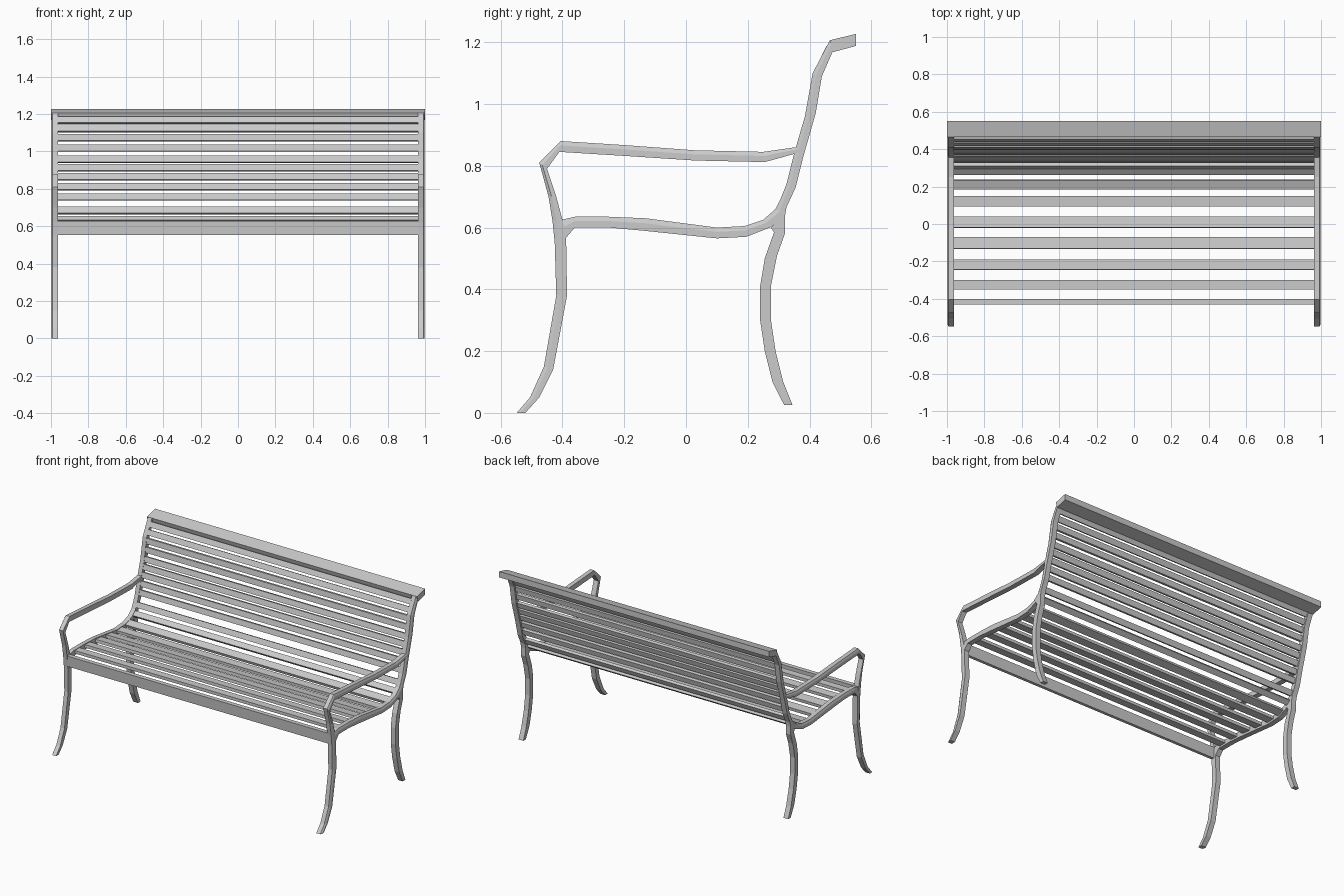
import bpy, bmesh
from mathutils import Vector

if "Cube" in bpy.data.objects:
    bpy.data.objects.remove(bpy.data.objects["Cube"])

X_IN, X_OUT = 0.963, 0.998

# Matching edge points (y, z, y, z) along each flat iron bar
SEAT_BACK = [(-.405, .625, -.39, .565), (-.36, .635, -.36, .60), (-.25, .635, -.25, .60),
             (-.13, .63, -.14, .59), (.10, .60, .10, .565), (.19, .605, .195, .57),
             (.25, .625, .272, .60), (.29, .66, .32, .635), (.305, .69, .325, .665),
             (.325, .74, .355, .73), (.35, .84, .38, .83), (.385, .96, .42, .97),
             (.41, 1.10, .44, 1.09), (.465, 1.205, .475, 1.17), (.548, 1.225, .548, 1.19)]
FRONT_ARM = [(-.548, 0, -.52, 0), (-.505, .05, -.475, .05), (-.46, .15, -.43, .14),
             (-.42, .38, -.385, .38), (-.425, .55, -.388, .56), (-.432, .62, -.40, .625),
             (-.445, .70, -.42, .70), (-.475, .81, -.45, .79), (-.405, .88, -.41, .845),
             (-.20, .867, -.20, .832), (.03, .85, .03, .817), (.25, .845, .255, .812),
             (.355, .86, .375, .845)]
BACK_LEG = [(.275, .60, .32, .64), (.285, .585, .32, .58), (.255, .50, .295, .51),
            (.24, .41, .275, .41), (.24, .30, .275, .30), (.255, .20, .29, .20),
            (.28, .10, .315, .10), (.318, .025, .345, .025)]


def finish(name, verts, faces, mirror=False):
    mesh = bpy.data.meshes.new(name)
    mesh.from_pydata(verts, [], faces)
    bm = bmesh.new()
    bm.from_mesh(mesh)
    bmesh.ops.recalc_face_normals(bm, faces=bm.faces)
    bm.to_mesh(mesh)
    bm.free()
    ob = bpy.data.objects.new(name, mesh)
    bpy.context.collection.objects.link(ob)
    if mirror:
        ob.modifiers.new("mirror", 'MIRROR').use_mirror_merge = False
    return ob


def bar(name, pairs, ridge=0.0):
    """Sweep a five-sided section (one slightly chamfered edge) along edge pairs."""
    verts, faces, n = [], [], 5
    for ay, az, by, bz in pairs:
        my, mz = ay + (by - ay) * .4, az + (bz - az) * .4
        verts += [(X_IN, ay, az), (X_OUT - ridge, ay, az), (X_OUT, my, mz),
                  (X_OUT, by, bz), (X_IN, by, bz)]
    for i in range(len(pairs) - 1):
        for k in range(n):
            a, b = i * n + k, i * n + (k + 1) % n
            faces.append((a, b, b + n, a + n))
    faces += [tuple(range(n)), tuple(range(len(verts) - n, len(verts)))]
    return finish(name, verts, faces, mirror=True)


def board(name, profile, half):
    """Prism with a (y, z) profile running across the bench."""
    n = len(profile)
    verts = [(s * half, y, z) for s in (-1, 1) for y, z in profile]
    faces = [(k, (k + 1) % n, (k + 1) % n + n, k + n) for k in range(n)]
    faces += [tuple(range(n)), tuple(range(n, 2 * n))]
    return finish(name, verts, faces)


MID = [Vector(((a + c) / 2, (b + d) / 2)) for a, b, c, d in SEAT_BACK]


def slat(name, axis, value, width, first, last, thick=.02):
    """Slat lying along the frame midline where the given coordinate is reached."""
    for p, q in zip(MID[first:last], MID[first + 1:last + 1]):
        if p[axis] <= value <= q[axis]:
            c = p.lerp(q, (value - p[axis]) / (q[axis] - p[axis]))
            t = (q - p).normalized()
            nrm = Vector((-t.y, t.x))
            c += nrm * .004
            t, nrm = t * width / 2, nrm * thick / 2
            board(name, [c - t - nrm, c + t - nrm, c + t + nrm, c - t + nrm], X_IN + .004)
            return


# Side frames
bar("seat_and_back_frame", SEAT_BACK, .006)
bar("front_leg_and_armrest", FRONT_ARM, .006)
bar("back_leg", BACK_LEG)

# Seat slats and front apron
for i, (y, w) in enumerate([(-.325, .05), (-.218, .055), (-.102, .064),
                            (.01, .06), (.122, .055), (.213, .05)]):
    slat(f"seat_slat_{i + 1}", 0, y, w, 0, 6)
board("front_apron", [(-.425, .553), (-.405, .553), (-.40, .625), (-.43, .625)], X_IN + .004)

# Back slats
for i, z in enumerate([.632, .682, .755, .81, .862, .91, .957, 1.017, 1.072, 1.12, 1.165]):
    slat(f"back_slat_{i + 1}", 1, z, .036, 6, 13)

# Rolled-over top rail
board("top_rail", [(.465, 1.206), (.55, 1.227), (.55, 1.188), (.476, 1.168)], 1.0)
